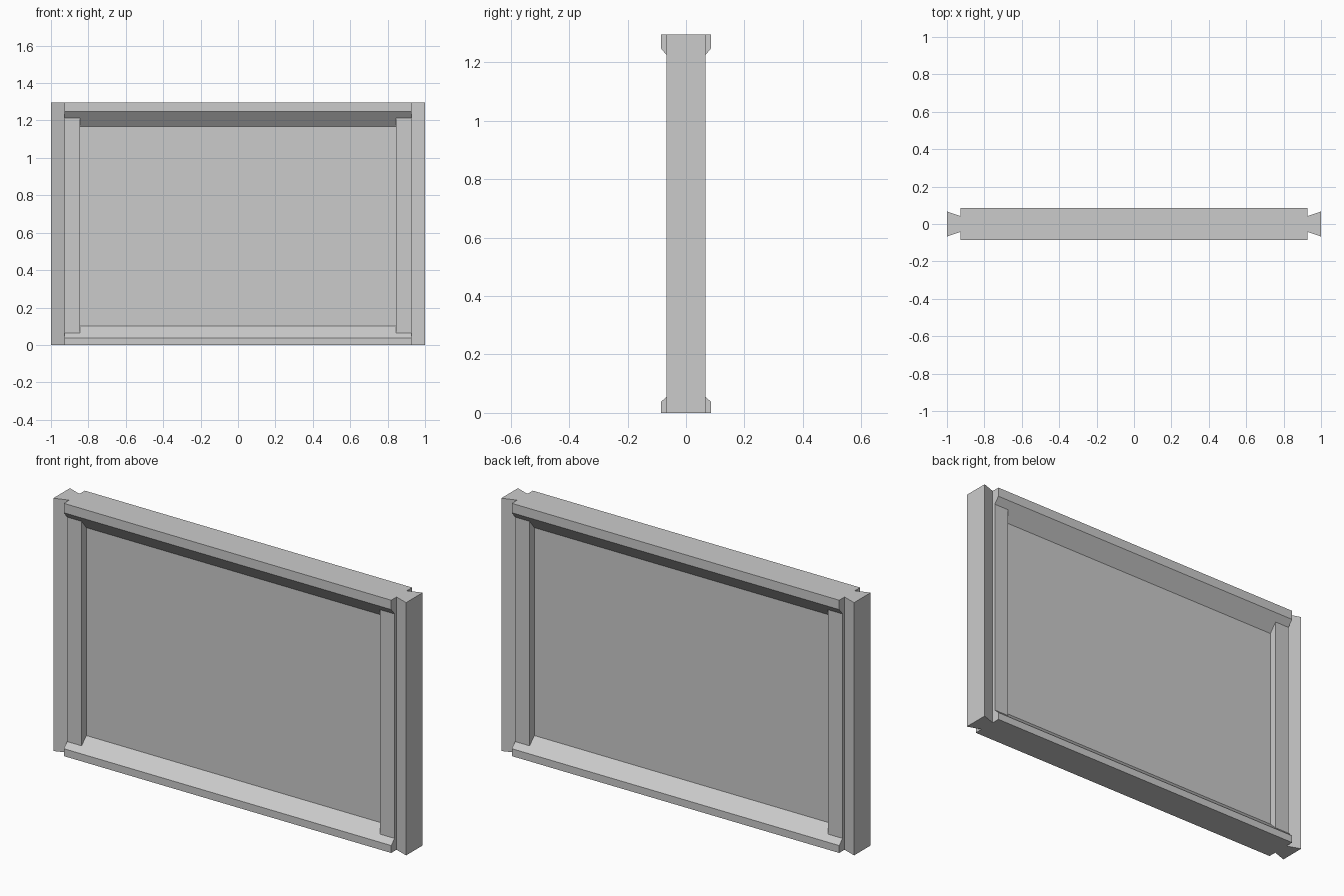
import bpy
import bmesh
from mathutils import Vector

cube = bpy.data.objects.get("Cube")
if cube:
    bpy.data.objects.remove(cube, do_unlink=True)

HEIGHT = 1.295
RAIL_END = 0.928    # where rails stop and the side tongues begin
STILE_IN = 0.846    # inner edge of the stiles
RAIL_Y, STILE_Y, PANEL_Y = 0.085, 0.058, 0.019   # half depths

grey = bpy.data.materials.new("plain_grey")
grey.diffuse_color = (0.6, 0.6, 0.6, 1)
grey.use_nodes = True
grey.node_tree.nodes["Principled BSDF"].inputs["Base Color"].default_value = (0.6, 0.6, 0.6, 1)


def extrude_profile(name, points, direction):
    """Closed prism from a flat outline swept along a direction."""
    bm = bmesh.new()
    face = bm.faces.new([bm.verts.new(p) for p in points])
    swept = bmesh.ops.extrude_face_region(bm, geom=[face])["geom"]
    verts = [v for v in swept if isinstance(v, bmesh.types.BMVert)]
    bmesh.ops.translate(bm, verts=verts, vec=Vector(direction))
    bmesh.ops.recalc_face_normals(bm, faces=bm.faces)
    mesh = bpy.data.meshes.new(name)
    bm.to_mesh(mesh)
    bm.free()
    mesh.materials.append(grey)
    obj = bpy.data.objects.new(name, mesh)
    bpy.context.collection.objects.link(obj)
    return obj


def upright(name, outline, bottom, top):
    return extrude_profile(name, [(x, y, bottom) for x, y in outline], (0, 0, top - bottom))


def rail(name, outer, shoulder, inner):
    """Horizontal rail, bevelled on both sides down to the panel."""
    half = [(RAIL_Y, outer), (RAIL_Y, shoulder), (PANEL_Y, inner)]
    outline = half + [(-y, z) for y, z in reversed(half)]
    return extrude_profile(name, [(-RAIL_END, y, z) for y, z in outline], (2 * RAIL_END, 0, 0))


def rectangle(x0, x1, y):
    return [(x0, -y), (x1, -y), (x1, y), (x0, y)]


# Rails and panel
rail("bottom_rail", 0, 0.038, 0.102)
rail("top_rail", HEIGHT, HEIGHT - 0.048, HEIGHT - 0.128)
upright("panel", rectangle(-STILE_IN, STILE_IN, PANEL_Y), 0.02, HEIGHT - 0.02)

# Stiles and flared side tongues, one pair per side
for side, s in (("left", 1), ("right", -1)):
    upright(side + "_stile", rectangle(s * STILE_IN, s * RAIL_END, STILE_Y), 0.02, HEIGHT - 0.02)
    tongue = [(s * RAIL_END, -0.042), (s, -0.067), (s, 0.067), (s * RAIL_END, 0.042)]
    upright(side + "_tongue", tongue, 0, HEIGHT)
